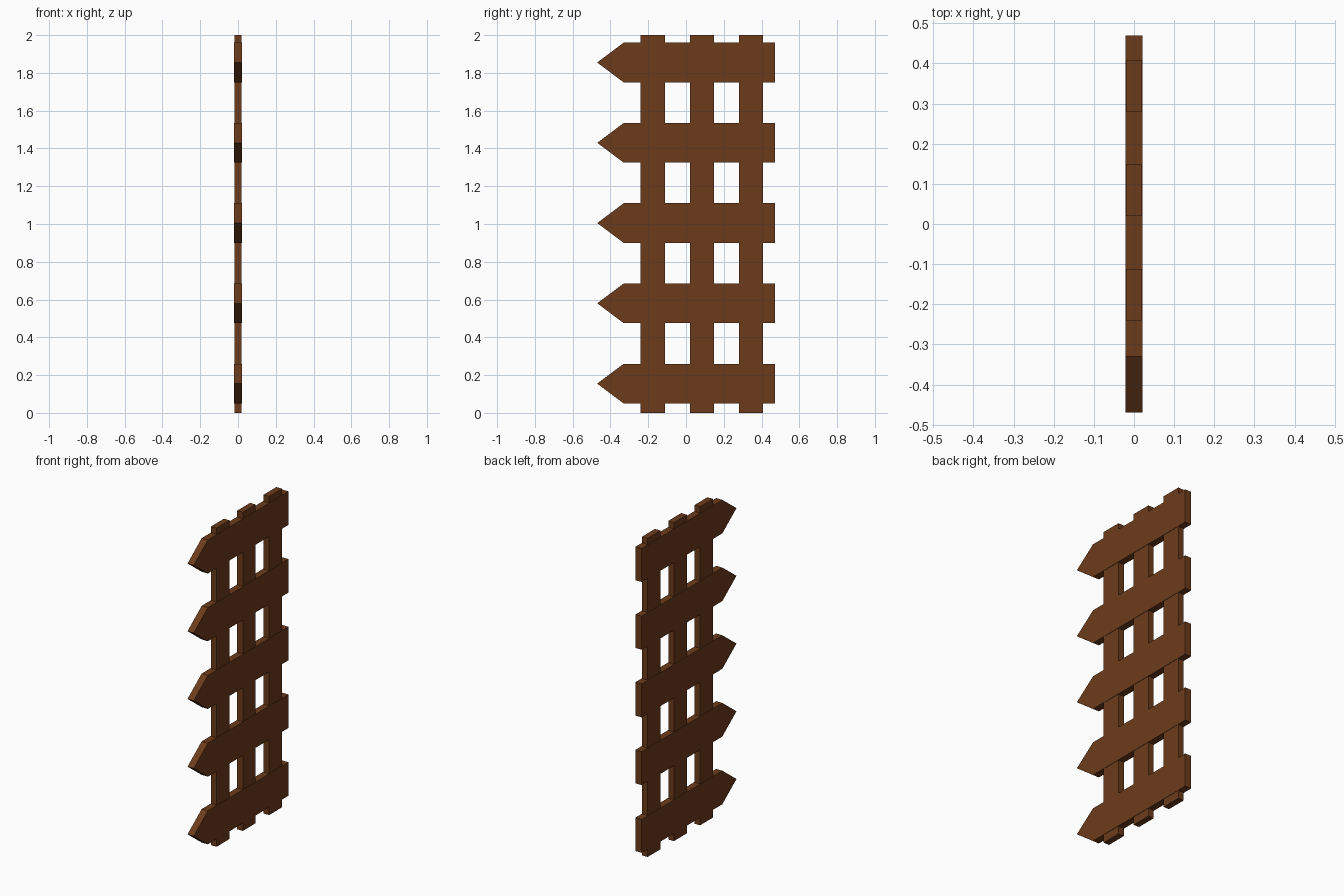
import bpy, bmesh
from mathutils import Vector

if "Cube" in bpy.data.objects:
    bpy.data.objects.remove(bpy.data.objects["Cube"])

wood = bpy.data.materials.new("brown_wood")
wood.diffuse_color = (0.15, 0.044, 0.011, 1)
wood.use_nodes = True
wood.node_tree.nodes["Principled BSDF"].inputs["Base Color"].default_value = wood.diffuse_color


def board(name, outline, half_thickness):
    """Extrude a (y, z) outline along x, centred on x = 0."""
    bm = bmesh.new()
    face = bm.faces.new([bm.verts.new((-half_thickness, y, z)) for y, z in outline])
    ext = bmesh.ops.extrude_face_region(bm, geom=[face])
    verts = [g for g in ext["geom"] if isinstance(g, bmesh.types.BMVert)]
    bmesh.ops.translate(bm, verts=verts, vec=Vector((2 * half_thickness, 0, 0)))
    bmesh.ops.recalc_face_normals(bm, faces=bm.faces)
    mesh = bpy.data.meshes.new(name)
    bm.to_mesh(mesh)
    bm.free()
    mesh.materials.append(wood)
    obj = bpy.data.objects.new(name, mesh)
    bpy.context.collection.objects.link(obj)
    return obj


# Pointed pickets, lying along y with tips toward the front
for i in range(5):
    z = 0.155 + i * 0.425
    h = 0.105
    board(f"picket_{i + 1}",
          [(-0.47, z), (-0.33, z - h), (0.47, z - h), (0.47, z + h), (-0.33, z + h)],
          0.0215)

# Upright rails, slightly thinner than the pickets they cross
for i in range(3):
    y0 = -0.24 + i * 0.26
    board(f"rail_{i + 1}", [(y0, 0), (y0 + 0.128, 0), (y0 + 0.128, 2), (y0, 2)], 0.0195)
